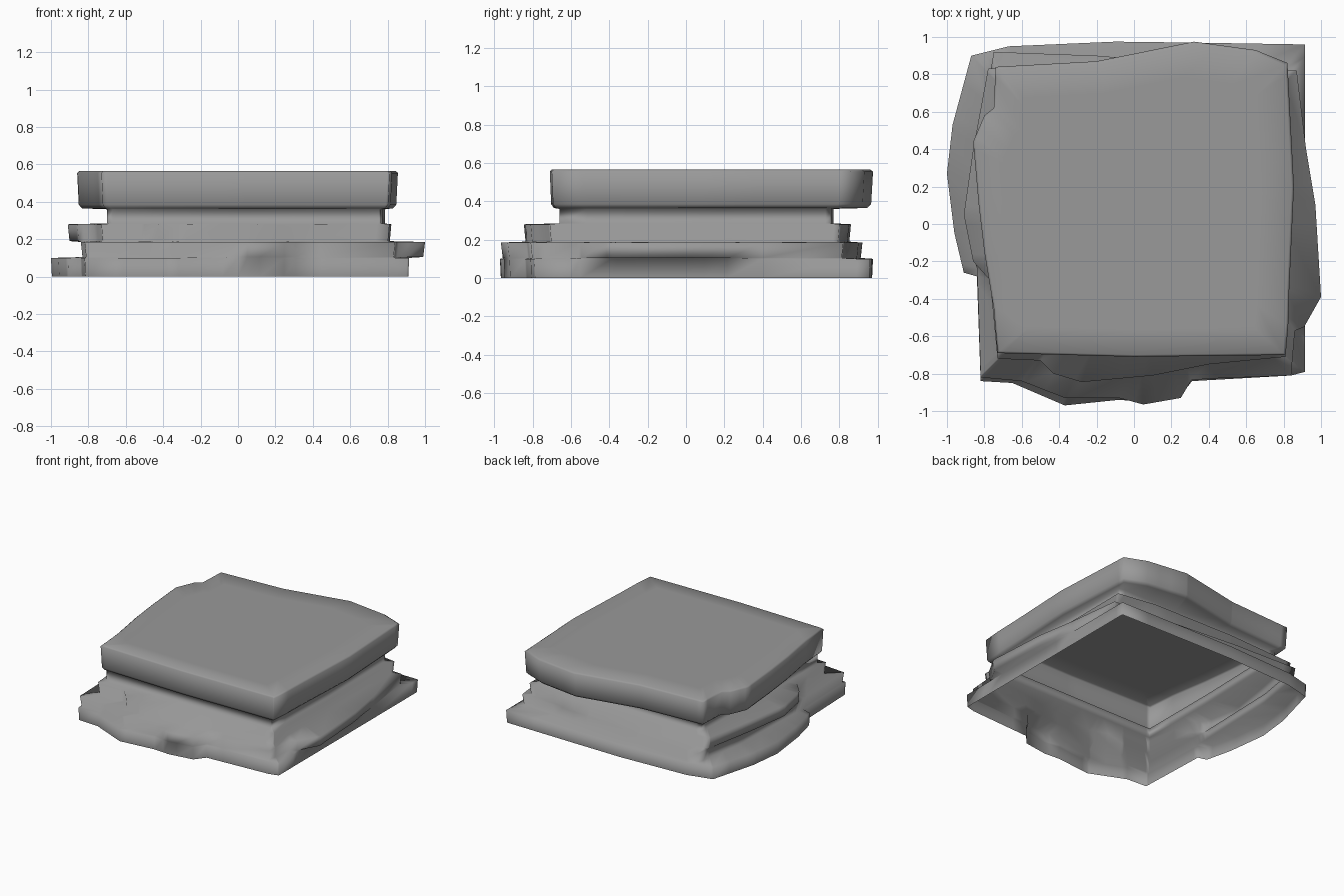
import bpy, bmesh, math
from mathutils import Vector

if "Cube" in bpy.data.objects:
    bpy.data.objects.remove(bpy.data.objects["Cube"])

# Plan outlines of each rock layer, counter-clockwise from the front left corner
base = [(-.82, -.84), (-.65, -.85), (-.37, -.97), (-.08, -.94), (.05, -.95), (.25, -.92),
        (.31, -.84), (.84, -.81), (.915, -.79), (.915, .96), (.3, .97), (-.1, .975), (-.67, .95),
        (-.87, .9), (-.97, .53), (-1, .27), (-.96, -.05), (-.91, -.26), (-.84, -.28)]
ledge = [(-.82, -.82), (-.6, -.84), (-.37, -.93), (-.08, -.93), (.05, -.965), (.25, -.93),
         (.31, -.83), (.84, -.81), (.86, -.57), (.91, -.55), (1, -.39), (.97, .1), (.92, .4),
         (.87, .82), (.4, .85), (-.2, .9), (-.75, .92), (-.82, .5), (-.84, -.2)]
shelf = [(-.73, -.72), (-.5, -.73), (-.43, -.8), (-.28, -.845), (.1, -.81), (.4, -.75),
         (.81, -.71), (.82, .8), (.5, .85), (-.2, .86), (-.78, .83), (-.86, .4),
         (-.91, .05), (-.86, -.2), (-.77, -.3)]
neck = [(-.7, -.66), (.77, -.66), (.785, 0), (.77, .76), (-.68, .77), (-.7, 0)]
slab = [(-.73, -.69), (0, -.71), (.82, -.70), (.83, -.35), (.855, .2), (.82, .87), (.65, .93),
        (.32, .975), (-.2, .87), (-.74, .84), (-.75, .62), (-.8, .58), (-.86, .44),
        (-.83, .1), (-.8, -.15), (-.75, -.45)]

# (outline, height, scale), bottom to top
rings = [(base, 0, .995), (base, .10, 1), (ledge, .105, .99), (ledge, .185, 1),
         (shelf, .19, .99), (shelf, .28, 1), (neck, .285, 1), (neck, .36, 1),
         (slab, .365, .97), (slab, .385, .99), (slab, .555, 1), (slab, .565, .985),
         (slab, .566, .8)]


def radius(outline, ang):
    """Distance from the centre to the outline along one direction."""
    d = Vector((math.cos(ang), math.sin(ang)))
    best = 0
    for a, b in zip(outline, outline[1:] + outline[:1]):
        a, e = Vector(a), Vector(b) - Vector(a)
        det = d.x * e.y - d.y * e.x
        if abs(det) < 1e-9:
            continue
        t = (a.x * e.y - a.y * e.x) / det
        u = (a.x * d.y - a.y * d.x) / det
        if t > 0 and -1e-6 <= u <= 1 + 1e-6:
            best = max(best, t)
    return best


# Shared directions keep every outline corner
angles = []
for a in sorted(math.atan2(y, x) for o in (base, ledge, shelf, neck, slab) for x, y in o):
    if not angles or a - angles[-1] > .006:
        angles.append(a)

# Loft the rings into one shell, open underneath
bm = bmesh.new()
loops = []
for outline, z, s in rings:
    loop = []
    for a in angles:
        r = radius(outline, a) * s
        loop.append(bm.verts.new((r * math.cos(a), r * math.sin(a), z)))
    loops.append(loop)
n = len(angles)
for lo, hi in zip(loops, loops[1:]):
    for i in range(n):
        j = (i + 1) % n
        bm.faces.new((lo[i], lo[j], hi[j], hi[i]))
bm.faces.new(loops[-1])

me = bpy.data.meshes.new("layered_rock")
bm.to_mesh(me)
bm.free()
rock = bpy.data.objects.new("layered_rock", me)
bpy.context.collection.objects.link(rock)

# Dark grey stone, soft worn edges
stone = bpy.data.materials.new("stone")
stone.diffuse_color = (.32, .32, .32, 1)
stone.use_nodes = True
stone.node_tree.nodes["Principled BSDF"].inputs["Base Color"].default_value = stone.diffuse_color
me.materials.append(stone)
bpy.context.view_layer.objects.active = rock
rock.select_set(True)
bpy.ops.object.shade_smooth()
